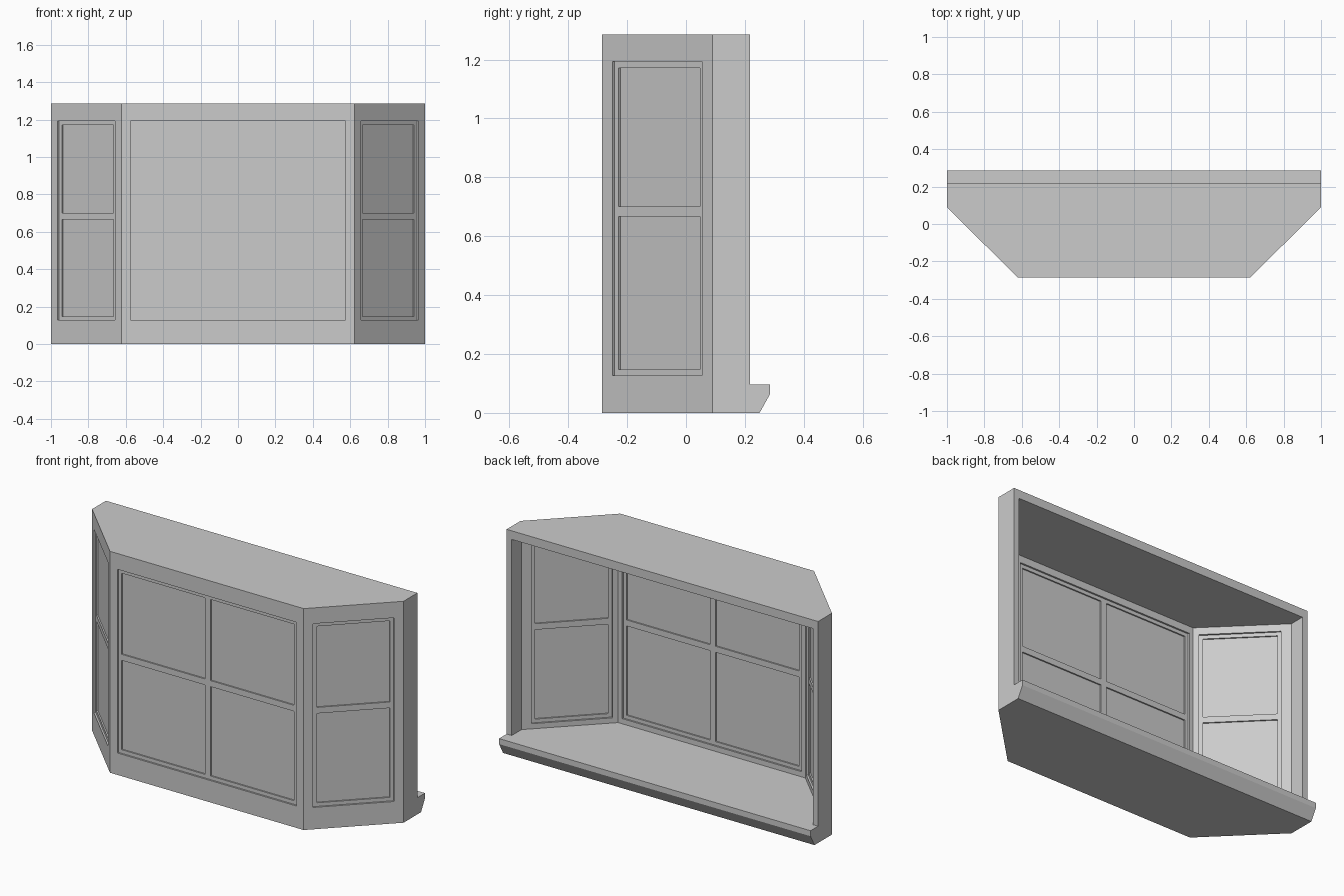
import bpy, bmesh
from math import pi
from mathutils import Matrix, Vector

if "Cube" in bpy.data.objects:
    bpy.data.objects.remove(bpy.data.objects["Cube"])

H = 1.285                 # overall height
WALL = 0.05               # thickness of the front and angled walls
Z0, Z1 = 0.127, 1.193     # window opening
BACK, FRONT = 0.217, -0.286


def make_object(name, bm):
    bmesh.ops.recalc_face_normals(bm, faces=bm.faces[:])
    mesh = bpy.data.meshes.new(name)
    bm.to_mesh(mesh)
    bm.free()
    ob = bpy.data.objects.new(name, mesh)
    bpy.context.collection.objects.link(ob)
    return ob


def extrude_profile(name, points, offset):
    bm = bmesh.new()
    face = bm.faces.new([bm.verts.new(p) for p in points])
    geo = bmesh.ops.extrude_face_region(bm, geom=[face])["geom"]
    bmesh.ops.translate(bm, vec=Vector(offset),
                        verts=[v for v in geo if isinstance(v, bmesh.types.BMVert)])
    return make_object(name, bm)


def add_box(bm, x0, x1, y0, y1, z0, z1):
    m = Matrix.Translation(((x0 + x1) / 2, (y0 + y1) / 2, (z0 + z1) / 2)) \
        @ Matrix.Diagonal((x1 - x0, y1 - y0, z1 - z0, 1))
    bmesh.ops.create_cube(bm, size=1, matrix=m)


def mirrored(half):
    return half + [(-x, y) for x, y in reversed(half)]


def cut(target, cutter):
    cutter.hide_render = True
    mod = target.modifiers.new("cut", 'BOOLEAN')
    mod.operation, mod.solver, mod.object = 'DIFFERENCE', 'EXACT', cutter
    bpy.context.view_layer.objects.active = target
    bpy.ops.object.modifier_apply(modifier=mod.name)
    bpy.data.objects.remove(cutter)


# bay shell: solid plan outline, hollowed from the open back
outer = mirrored([(1, BACK), (1, 0.09), (0.622, FRONT)])
inner = mirrored([(0.967, 0.5), (0.967, 0.127), (0.601, FRONT + WALL)])
shell = extrude_profile("bay_shell", [(x, y, 0) for x, y in outer], (0, 0, H))
cut(shell, extrude_profile("room_cutter", [(x, y, 0.097) for x, y in inner],
                           (0, 0, H - 0.05 - 0.097)))


# windows: opening, recessed sash, glass and bars (local -y faces outward)
def window(name, x, y, angle, width, upright):
    place = Matrix.Translation((x, y, 0)) @ Matrix.Rotation(angle, 4, 'Z')
    w, f, b = width / 2, 0.021, 0.0175
    s0, s1 = 0.01, WALL - 0.01
    zb = 0.684

    bm = bmesh.new()
    add_box(bm, -w, w, -0.05, WALL + 0.03, Z0, Z1)
    cutter = make_object(name + "_cutter", bm)
    cutter.data.transform(place)
    cut(shell, cutter)

    bm = bmesh.new()
    for s in (-1, 1):
        add_box(bm, *sorted((s * w, s * (w - f))), s0, s1, Z0, Z1)
    for z in (Z0, Z1 - f):
        add_box(bm, f - w, w - f, s0, s1, z, z + f)
    sash = make_object(name + "_sash", bm)

    bm = bmesh.new()
    add_box(bm, f - w, w - f, s0, s1, zb - b, zb + b)
    if upright:
        add_box(bm, -b, b, s0, s1, Z0 + f, zb - b)
        add_box(bm, -b, b, s0, s1, zb + b, Z1 - f)
    bars = make_object(name + "_bars", bm)

    bm = bmesh.new()
    add_box(bm, f - w, w - f, s0 + 0.008, s1 - 0.008, Z0 + f, Z1 - f)
    glass = make_object(name + "_glass", bm)
    for ob in (sash, bars, glass):
        ob.data.transform(place)


window("front_window", 0, FRONT, 0, 1.15, True)
for side, label in ((1, "right"), (-1, "left")):
    window(label + "_window", side * 0.811, -0.098, side * pi / 4, 0.432, False)

# back sill ledge with sloped underside
sill = [(BACK, 0), (0.25, 0), (0.286, 0.065), (0.286, 0.097), (BACK, 0.097)]
extrude_profile("sill", [(-1, y, z) for y, z in sill], (2, 0, 0))
